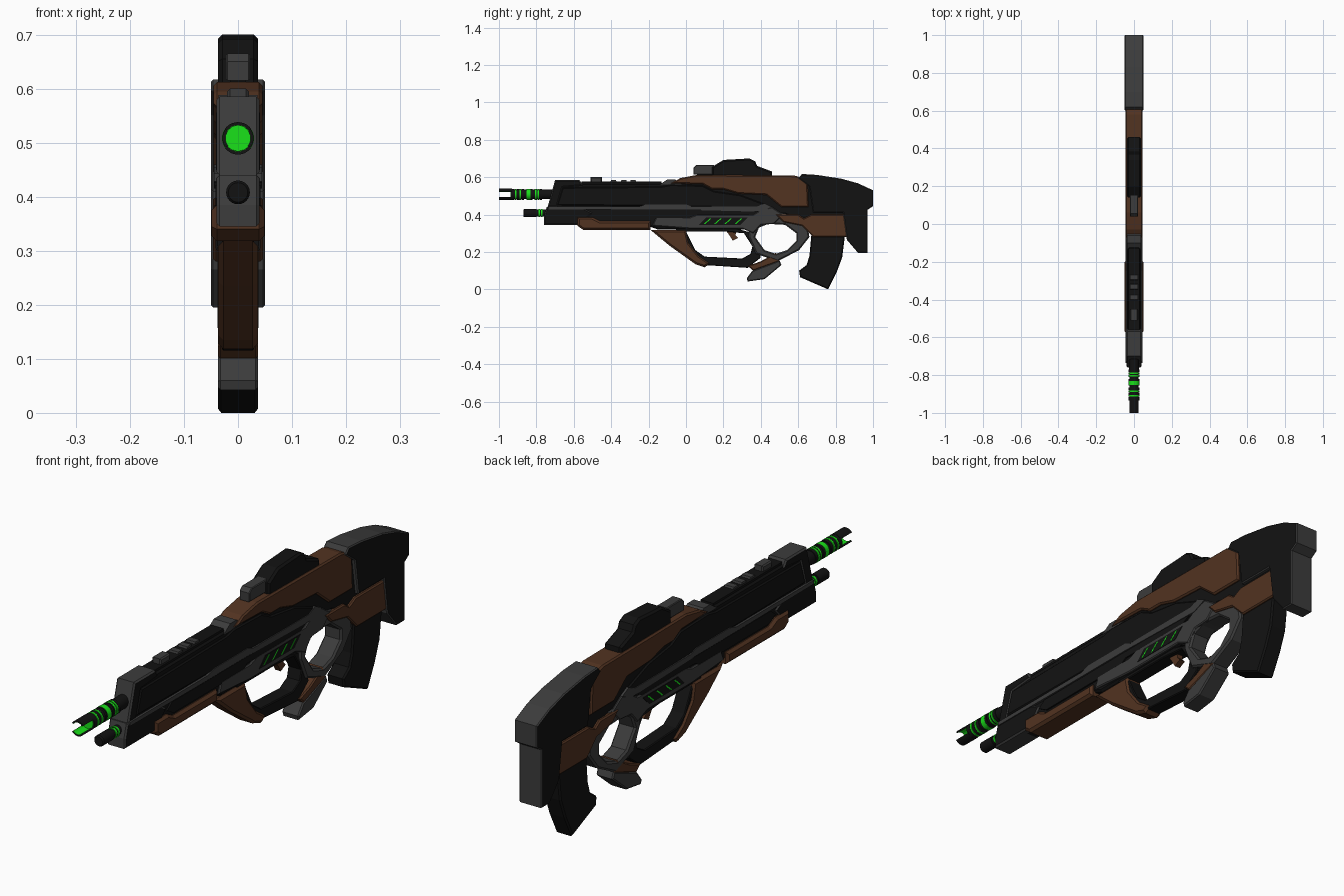
import bpy, bmesh, math

if "Cube" in bpy.data.objects:
    bpy.data.objects.remove(bpy.data.objects["Cube"])

def mat(name, r, g, b):
    m = bpy.data.materials.new(name)
    m.diffuse_color = (r, g, b, 1)
    m.use_nodes = True
    m.node_tree.nodes["Principled BSDF"].inputs["Base Color"].default_value = m.diffuse_color
    return m

BLACK = mat("black", .006, .006, .006)
GREY = mat("grey", .045, .045, .045)
BROWN = mat("brown", .085, .033, .015)
GREEN = mat("green", .01, .75, .01)

def finish(bm, name, *mats):
    bmesh.ops.recalc_face_normals(bm, faces=bm.faces)
    me = bpy.data.meshes.new(name)
    bm.to_mesh(me)
    bm.free()
    for m in mats:
        me.materials.append(m)
    ob = bpy.data.objects.new(name, me)
    bpy.context.collection.objects.link(ob)
    return ob

def slab(name, pts, half, m, chamfer=0.0, rim=None):
    """Side profile (y, z) extruded across x, with optional edge chamfer and rim colour."""
    bm = bmesh.new()
    f = bm.faces.new([bm.verts.new((-half, y, z)) for y, z in pts])
    g = bmesh.ops.extrude_face_region(bm, geom=[f])["geom"]
    bmesh.ops.translate(bm, vec=(2 * half, 0, 0), verts=[v for v in g if isinstance(v, bmesh.types.BMVert)])
    if rim:
        for f in bm.faces:
            f.material_index = 0 if len({round(v.co.x, 4) for v in f.verts}) == 1 else 1
    if chamfer:
        es = [e for e in bm.edges if e.verts[0].co.x * e.verts[1].co.x > 0]
        bmesh.ops.bevel(bm, geom=es, offset=chamfer, segments=1, affect='EDGES',
                        clamp_overlap=True, material=1 if rim else -1)
    return finish(bm, name, m, rim or m)

def frame(name, inner, outer, half, m, chamfer=.007):
    """Closed frame between two matching side outlines."""
    bm = bmesh.new()
    n = len(inner)
    loops = [[bm.verts.new((x, y, z)) for y, z in p]
             for x, p in ((-half, inner), (-half, outer), (half, outer), (half, inner))]
    for a in range(4):
        A, B = loops[a], loops[(a + 1) % 4]
        for i in range(n):
            j = (i + 1) % n
            bm.faces.new((A[i], A[j], B[j], B[i]))
    rims = [bm.edges.get((l[i], l[(i + 1) % n])) for l in loops for i in range(n)]
    bmesh.ops.bevel(bm, geom=rims, offset=chamfer, segments=1, affect='EDGES', clamp_overlap=True)
    return finish(bm, name, m)

def lathe(name, prof, zc, m, n=24):
    """Turned part along y from (y, radius) steps."""
    bm = bmesh.new()
    rings = [[bm.verts.new((r * math.cos(2 * math.pi * i / n), y, zc + r * math.sin(2 * math.pi * i / n)))
              for i in range(n)] for y, r in prof]
    for A, B in zip(rings, rings[1:]):
        for i in range(n):
            bm.faces.new((A[i], A[(i + 1) % n], B[(i + 1) % n], B[i]))
    bm.faces.new(rings[0])
    bm.faces.new(rings[-1])
    ob = finish(bm, name, m)
    for p in ob.data.polygons:
        p.use_smooth = len(p.vertices) == 4
    ob.data.set_sharp_from_angle(angle=math.radians(35))
    return ob

def box(name, y0, y1, z0, z1, half, m, chamfer=0.0):
    return slab(name, [(y0, z0), (y1, z0), (y1, z1), (y0, z1)], half, m, chamfer)

# Main barrel with grooves and glowing rings
ZB, ZL = .508, .408
prof = [(-.935, .029)]
for y in (-.91, -.885, -.86, -.815, -.79):
    prof += [(y - .006, .029), (y - .006, .025), (y + .006, .025), (y + .006, .029)]
lathe("barrel", prof + [(-.77, .029), (-.77, .026), (-.66, .026)], ZB, BLACK)
for i, (y, w) in enumerate([(-.91, .004), (-.885, .004), (-.842, .011), (-.803, .004), (-.79, .004)]):
    lathe(f"barrel_ring_{i}", [(y - w, .0298), (y + w, .0298)], ZB, GREEN)
lathe("muzzle_core", [(-.938, .0235), (-.93, .0235)], ZB, GREEN)

# Split muzzle: two arc prongs with glowing inner faces
def prong(name, r0, r1, sign, m):
    bm = bmesh.new()
    a = [math.radians(35 + 110 * i / 10) for i in range(11)]
    ring = [(r1, t) for t in a] + [(r0, t) for t in reversed(a)]
    f = bm.faces.new([bm.verts.new((r * math.cos(t), -1, ZB + sign * r * math.sin(t))) for r, t in ring])
    g = bmesh.ops.extrude_face_region(bm, geom=[f])["geom"]
    bmesh.ops.translate(bm, vec=(0, .07, 0), verts=[v for v in g if isinstance(v, bmesh.types.BMVert)])
    finish(bm, name, m)

for s, n in ((1, "upper"), (-1, "lower")):
    prong(f"muzzle_prong_{n}", .0245, .03, s, BLACK)
    prong(f"muzzle_lining_{n}", .0235, .0245, s, GREEN)

# Lower barrel
lathe("lower_barrel", [(-.87, .018), (-.865, .022), (-.80, .022), (-.80, .019), (-.70, .019)], ZL, BLACK)
for i, y in enumerate((-.785, -.77)):
    lathe(f"lower_barrel_ring_{i}", [(y - .004, .0215), (y + .004, .0215)], ZL, GREEN)

# Receiver core, front shroud and rail
slab("receiver_core", [(-.72, .36), (-.69, .57), (-.06, .57), (.0, .59), (.62, .59), (.70, .55), (.86, .5),
                       (.86, .30), (.68, .30), (.63, .36), (.53, .40), (.38, .40), (.34, .32), (-.15, .32),
                       (-.22, .345), (-.6, .345)], .035, BLACK, .008)
slab("front_shroud_upper", [(-.74, .44), (-.70, .585), (-.57, .585), (-.55, .555), (-.66, .545), (-.69, .44)],
     .04, BLACK, .006, GREY)
slab("front_shroud_lower", [(-.76, .345), (-.76, .385), (-.745, .44), (-.56, .44), (-.5, .41), (-.56, .345)],
     .04, BLACK, .006, GREY)
slab("upper_side_panel", [(-.69, .45), (-.66, .545), (-.13, .55), (-.08, .56), (.09, .555), (.15, .525),
                          (.29, .505), (.45, .445), (.40, .435), (-.2, .445)], .041, BLACK, .005)
slab("rear_bridge_collar", [(-.14, .56), (-.10, .588), (-.06, .588), (-.02, .56)], .036, GREY)
box("rail", -.56, -.13, .565, .578, .028, BLACK)
box("front_sight", -.51, -.45, .57, .60, .02, GREY, .005)
for i, y in enumerate((-.405, -.35, -.30)):
    slab(f"rail_tooth_{i}", [(y, .57), (y + .005, .586), (y + .03, .586), (y + .035, .57)], .02, GREY)

# Side trim and lower receiver
slab("upper_trim", [(-.735, .428), (-.735, .443), (-.25, .443), (-.21, .455), (.0, .455), (.03, .443), (.38, .443),
                    (.42, .46), (.46, .44), (.40, .415), (.0, .425), (-.3, .425)], .044, GREY)
slab("side_inset", [(-.5, .398), (-.47, .422), (.38, .422), (.33, .395), (.0, .395), (-.03, .375), (-.46, .375)],
     .0415, BLACK)
slab("lower_receiver", [(-.18, .34), (-.16, .385), (.02, .385), (.06, .40), (.36, .40), (.40, .425), (.46, .44),
                        (.52, .40), (.47, .35), (.40, .345), (.36, .30), (.30, .325), (.02, .325)], .042, GREY, .004)
slab("vent_panel", [(.07, .345), (.11, .385), (.33, .385), (.29, .345)], .0435, BLACK)
for i in range(4):
    y = .095 + i * .055
    slab(f"vent_light_{i}", [(y, .35), (y + .008, .35), (y + .042, .38), (y + .034, .38)], .0442, GREEN)

# Brown furniture
slab("top_cover", [(-.08, .567), (-.03, .595), (.06, .612), (.58, .608), (.63, .595), (.65, .56), (.655, .44),
                   (.51, .44), (.43, .505), (.28, .512), (.2, .535), (.14, .535), (.09, .562)], .045, BROWN, .006)
slab("cheek_panel", [(.48, .40), (.60, .40), (.63, .38), (.67, .40), (.87, .40), (.89, .38), (.885, .33),
                     (.865, .28), (.68, .28), (.62, .34), (.52, .36)], .046, BROWN, .005)
slab("handguard", [(-.58, .385), (-.50, .385), (-.46, .365), (-.19, .365), (-.19, .318), (-.55, .318), (-.58, .34)],
     .049, BROWN, .01)
slab("front_grip", [(-.19, .318), (.0, .318), (.015, .25), (.07, .18), (.13, .14), (.10, .118), (.05, .135),
                    (-.09, .235)], .037, BROWN, .01)

# Trigger guard, trigger and thumbhole
frame("trigger_guard",
      [(.0, .31), (.05, .21), (.10, .175), (.30, .165), (.345, .19), (.355, .23), (.31, .30), (.20, .31)],
      [(-.06, .33), (.01, .19), (.10, .13), (.33, .115), (.40, .17), (.385, .24), (.36, .30), (.20, .345)], .03, BLACK)
slab("trigger", [(.21, .32), (.27, .32), (.265, .29), (.28, .275), (.25, .26), (.235, .285)], .012, BROWN)
frame("thumbhole",
      [(.37, .28), (.39, .33), (.44, .35), (.53, .345), (.59, .30), (.59, .26), (.54, .21), (.48, .19), (.42, .21)],
      [(.335, .28), (.33, .36), (.44, .44), (.53, .405), (.65, .34), (.66, .28), (.605, .21), (.49, .15), (.375, .19)],
      .038, GREY)
slab("grip_base", [(.33, .125), (.40, .15), (.48, .195), (.50, .15), (.36, .10)], .037, BROWN, .005)
slab("grip_foot", [(.355, .10), (.50, .155), (.51, .13), (.42, .055), (.33, .042), (.325, .06)], .037, GREY, .005)

# Stock and rear magazine
slab("stock", [(.60, .595), (.62, .617), (.70, .612), (.83, .592), (.92, .567), (1, .53), (1, .445), (.97, .425),
               (.97, .195), (.92, .195), (.86, .265), (.84, .41), (.68, .41), (.66, .55)], .05, BLACK, .004, GREY)
slab("magazine", [(.67, .29), (.85, .29), (.835, .17), (.805, .09), (.76, 0), (.61, .065), (.605, .10), (.645, .13),
                  (.66, .18)], .037, BLACK, .006)

# Scope
slab("scope", [(.14, .60), (.14, .655), (.20, .692), (.34, .70), (.37, .685), (.38, .66), (.46, .63), (.46, .60)],
     .037, BLACK, .008)
slab("scope_lens", [(.04, .615), (.04, .65), (.055, .665), (.15, .665), (.15, .615)], .022, GREY, .003)
box("scope_mount", .06, .16, .59, .62, .015, BLACK)
